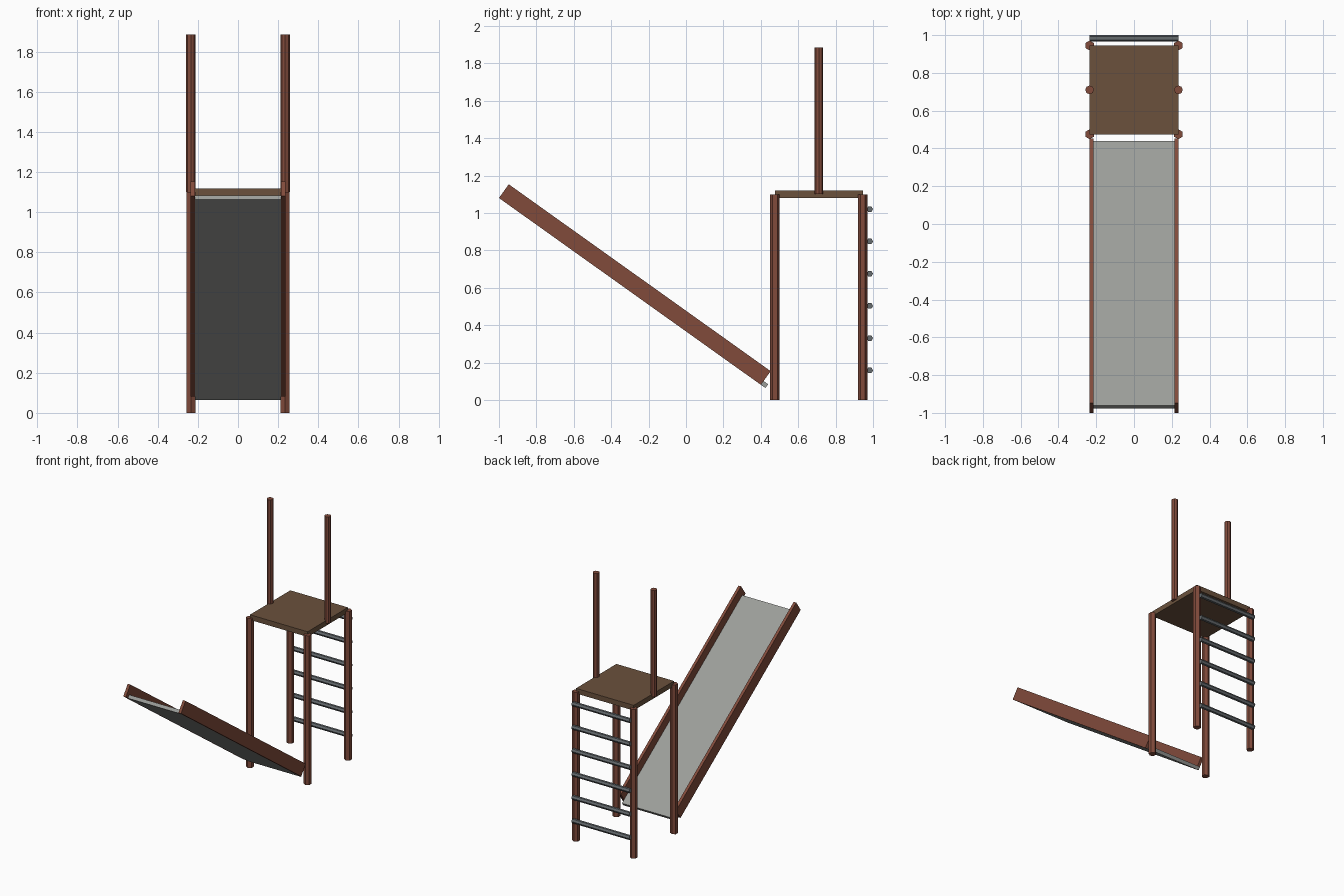
import bpy
from math import radians, pi
from mathutils import Matrix, Vector

if "Cube" in bpy.data.objects:
    bpy.data.objects.remove(bpy.data.objects["Cube"], do_unlink=True)


def material(name, rgb):
    m = bpy.data.materials.new(name)
    m.use_nodes = True
    m.diffuse_color = (*rgb, 1)
    bsdf = next(n for n in m.node_tree.nodes if n.type == "BSDF_PRINCIPLED")
    bsdf.inputs["Base Color"].default_value = (*rgb, 1)
    return m


RED_WOOD = material("red_brown_wood", (0.22, 0.07, 0.044))
DECK_WOOD = material("deck_wood", (0.145, 0.083, 0.046))
SLIDE_GREY = material("slide_grey", (0.33, 0.34, 0.32))
RUNG_GREY = material("rung_grey", (0.13, 0.145, 0.155))


def finish(name, mat):
    ob = bpy.context.object
    ob.name = name
    ob.data.materials.append(mat)
    return ob


def box(name, centre, size, mat, tilt=0):
    bpy.ops.mesh.primitive_cube_add(size=1, location=centre, rotation=(tilt, 0, 0))
    ob = finish(name, mat)
    ob.scale = size
    return ob


def pole(name, centre, radius, length, sides, mat, rotation=(0, 0, 0)):
    bpy.ops.mesh.primitive_cylinder_add(vertices=sides, radius=radius, depth=length,
                                        location=centre, rotation=rotation)
    return finish(name, mat)


HALF = 0.235
FRONT, BACK = 0.475, 0.945
MID = (FRONT + BACK) / 2

# Tower: deck, four legs and two tall upper poles
box("deck", (0, MID, 1.1), (2 * HALF, BACK - FRONT, 0.038), DECK_WOOD)
for side, sx in (("left", 1), ("right", -1)):
    for end, y in (("front", FRONT), ("back", BACK)):
        pole(f"{side}_{end}_leg", (sx * HALF, y, 0.55), 0.026, 1.1, 6, RED_WOOD)
    pole(f"{side}_upper_pole", (sx * HALF, MID, 1.493), 0.023, 0.785, 8, RED_WOOD)

# Ladder rungs behind the back legs
for i in range(6):
    pole(f"rung_{i + 1}", (0, 0.983, 0.158 + 0.1725 * i), 0.017, 2 * HALF, 6,
         RUNG_GREY, (0, pi / 2, pi))
    # turn the section so that its corners point to front and back

# Slide: tilted plate between two side rails
TILT = radians(-35.5)
LENGTH = 1.72
slope = Matrix.Rotation(TILT, 3, "X")
corner = Vector((0, -1.0, 1.08))


def on_slide(x, along, up):
    return corner + slope @ Vector((x, along, up))


box("slide_plate", on_slide(0, LENGTH / 2 + 0.03, 0.0125), (0.43, LENGTH, 0.025),
    SLIDE_GREY, TILT)
for side, sx in (("left", 1), ("right", -1)):
    box(f"{side}_slide_rail", on_slide(sx * 0.225, LENGTH / 2, 0.045),
        (0.021, LENGTH, 0.09), RED_WOOD, TILT)
